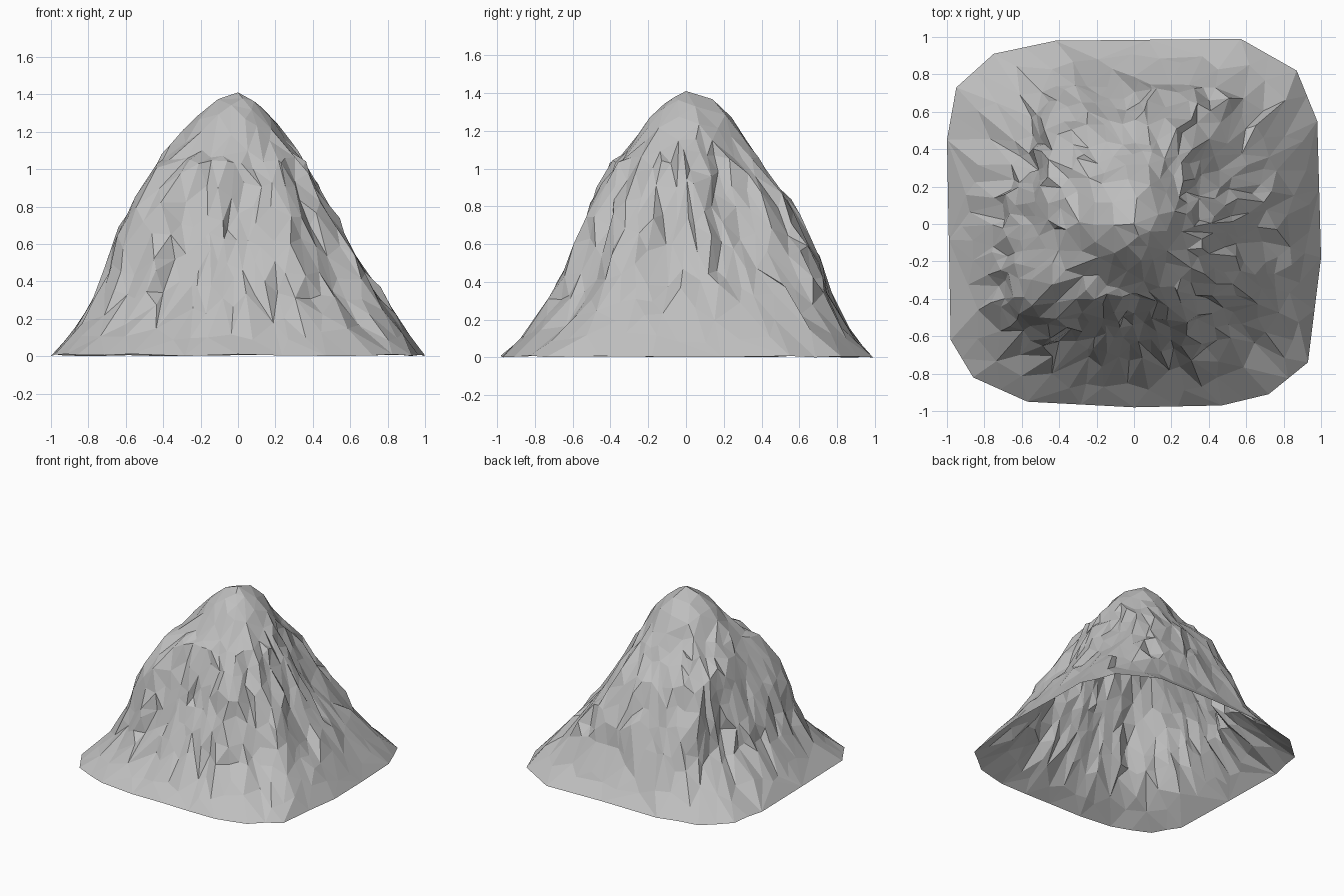
import bpy
import bmesh
import math
import random
from mathutils import Vector, geometry, noise

random.seed(7)

old = bpy.data.objects.get("Cube")
if old:
    bpy.data.objects.remove(old, do_unlink=True)

# Slope profiles from summit to foot: spread, height, reach to right, back, left, front
PROFILE = [
    (0.00, 1.41, 0.00, 0.00, 0.00, 0.00),
    (0.10, 1.38, 0.07, 0.13, 0.11, 0.08),
    (0.20, 1.30, 0.16, 0.23, 0.20, 0.17),
    (0.30, 1.20, 0.25, 0.29, 0.30, 0.25),
    (0.46, 1.00, 0.39, 0.44, 0.47, 0.43),
    (0.55, 0.80, 0.51, 0.59, 0.57, 0.53),
    (0.64, 0.60, 0.62, 0.69, 0.67, 0.60),
    (0.73, 0.40, 0.74, 0.77, 0.76, 0.69),
    (0.84, 0.20, 0.86, 0.85, 0.84, 0.78),
    (0.93, 0.08, 0.94, 0.91, 0.93, 0.89),
    (1.00, 0.01, 1.00, 0.98, 1.00, 0.98),
]

# Outline of the foot, counter-clockwise
FOOT = [(1, -.18), (.98, .55), (.87, .82), (.57, .99), (-.42, .98), (-.75, .91),
        (-.95, .73), (-1, .45), (-.98, -.62), (-.86, -.82), (-.57, -.95),
        (0, -.98), (.47, -.97), (.72, -.91), (.93, -.74)]

# Ravines (positive depth) and buttresses (negative):
# angle and width in degrees, then level down the slope and its extent
CARVINGS = [
    (36, .23, 22, .54, .17),
    (148, .20, 20, .71, .13),
    (215, -.12, 17, .54, .13),
    (-88, .09, 18, .50, .20),
    (-48, .12, 11, .66, .16),
    (-12, .06, 8, .60, .18),
    (100, .04, 12, .60, .20),
    (183, .05, 10, .60, .20),
    (245, .05, 7, .65, .18),
]


def smoothstep(a, b, x):
    t = min(max((x - a) / (b - a), 0), 1)
    return t * t * (3 - 2 * t)


def profile_at(s):
    for lo, hi in zip(PROFILE, PROFILE[1:]):
        if s <= hi[0]:
            t = (s - lo[0]) / (hi[0] - lo[0])
            return [a + (b - a) * t for a, b in zip(lo, hi)]
    return list(PROFILE[-1])


def carving(s, angle):
    total = 0
    for centre, depth, width, level, extent in CARVINGS:
        gap = (math.degrees(angle) - centre + 180) % 360 - 180
        total += depth * math.exp(-(gap / width) ** 2 - ((s - level) / extent) ** 2)
    return total


def rock_point(s, angle):
    """Place a point of the slope: round near the top, squarish at the foot."""
    _, z, right, back, left, front = profile_at(s)
    c, d = math.cos(angle), math.sin(angle)
    rx, ry = (right if c > 0 else left), (back if d > 0 else front)
    n = 2 + 1.6 * smoothstep(.32, .62, s) + .4 * smoothstep(.8, 1, s)
    r = ((abs(c) / rx) ** n + (abs(d) / ry) ** n) ** (-1 / n)
    rough = smoothstep(.2, .42, s) * (1 - smoothstep(.78, .94, s))
    crag = .015 + .075 * abs(noise.noise(Vector((c * 5, d * 5, s * 1.5))))
    r *= 1 - carving(s, angle) - rough * crag
    shake = .005 + .015 * rough
    return Vector((r * c + random.uniform(-shake, shake),
                   r * d + random.uniform(-shake, shake),
                   max(.02, z + random.uniform(-shake, shake) * 1.5)))


# Scatter points over the slope, denser on the craggy middle belt
flat = [Vector((0, 0))]
places = [Vector((0, 0, 1.41))]
for i, (x, y) in enumerate(FOOT):
    nx, ny = FOOT[(i + 1) % len(FOOT)]
    for px, py in ((x, y), ((x + nx) / 2, (y + ny) / 2)):
        a = math.atan2(py, px)
        flat.append(Vector((math.cos(a), math.sin(a))))
        places.append(Vector((px, py, random.uniform(0, .012))))
for _ in range(9000):
    s = .93 * math.sqrt(random.random())
    a = random.uniform(-math.pi, math.pi)
    spot = Vector((s * math.cos(a), s * math.sin(a)))
    spacing = .052 if .4 < s < .78 else .085
    if s > .05 and all((spot - q).length > spacing for q in flat):
        flat.append(spot)
        places.append(rock_point(s, a))

# Join the points into one open, faceted shell
verts, _, faces, origins, _, _ = geometry.delaunay_2d_cdt(flat, [], [], 0, 1e-6)
bm = bmesh.new()
shell = [bm.verts.new(places[o[0]]) for o in origins]
for f in faces:
    bm.faces.new([shell[i] for i in f])
for f in bm.faces:
    f.smooth = False

mesh = bpy.data.meshes.new("mountain")
bm.to_mesh(mesh)
bm.free()
mountain = bpy.data.objects.new("mountain", mesh)
bpy.context.collection.objects.link(mountain)

# Plain grey rock
rock = bpy.data.materials.new("grey_rock")
rock.use_nodes = True
grey = (.52, .52, .52, 1)
rock.diffuse_color = grey
rock.node_tree.nodes["Principled BSDF"].inputs["Base Color"].default_value = grey
mesh.materials.append(rock)
